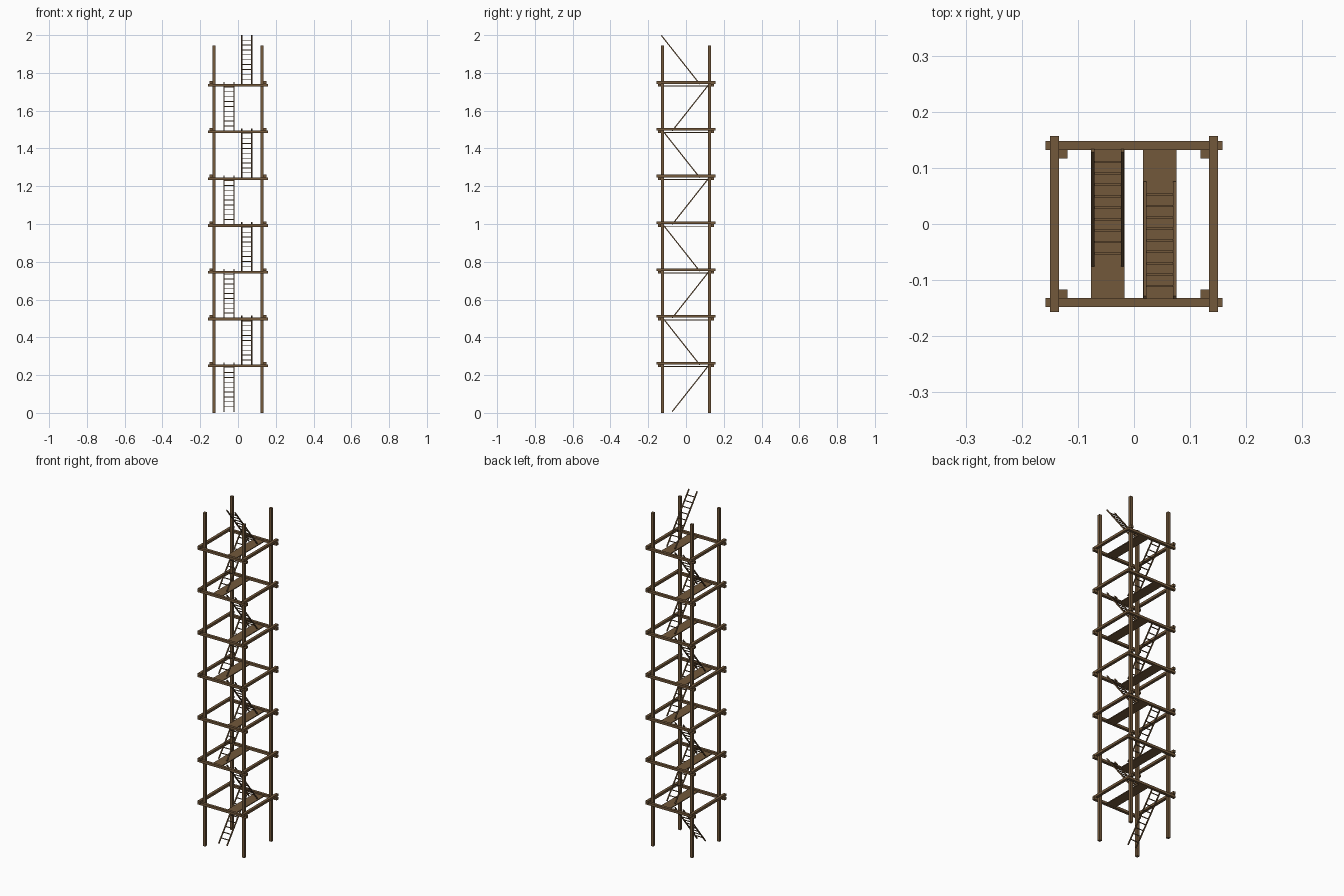
import bpy
from mathutils import Vector

cube = bpy.data.objects.get("Cube")
if cube:
    bpy.data.objects.remove(cube, do_unlink=True)

wood = bpy.data.materials.new("brown wood")
wood.use_nodes = True
colour = (0.171, 0.098, 0.044, 1)
wood.diffuse_color = colour
wood.node_tree.nodes["Principled BSDF"].inputs["Base Color"].default_value = colour


def beam(name, start, end, width, depth):
    """Square-ended timber from start to end; width lies along x for sloping parts."""
    a, b = Vector(start), Vector(end)
    along = (b - a).normalized()
    side = Vector((0, 1, 0)) if abs(along.x) > 0.9 else Vector((1, 0, 0))
    up = along.cross(side)
    s, u = side * width / 2, up * depth / 2
    ring = [-s - u, s - u, s + u, -s + u]
    verts = [a + r for r in ring] + [b + r for r in ring]
    faces = [(3, 2, 1, 0), (4, 5, 6, 7)]
    faces += [(i, (i + 1) % 4, (i + 1) % 4 + 4, i + 4) for i in range(4)]
    mesh = bpy.data.meshes.new(name)
    mesh.from_pydata(verts, [], faces)
    mesh.materials.append(wood)
    obj = bpy.data.objects.new(name, mesh)
    bpy.context.collection.objects.link(obj)
    return obj


LEVELS = 7
STEP = 0.2477
FIRST = 0.249
TIMBER = 0.016

# Corner posts
for x in (-0.1265, 0.1265):
    for y in (-0.1245, 0.1245):
        beam("corner_post", (x, y, 0), (x, y, 1.945), TIMBER, TIMBER)

# Each level: front and back rails, side rails resting on them, one plank
for k in range(LEVELS):
    z = FIRST + STEP * k
    for s in (-1, 1):
        beam("cross_rail", (-0.158, s * 0.1395, z), (0.158, s * 0.1395, z), TIMBER, 0.014)
        beam("side_rail", (s * 0.142, -0.157, z + 0.014), (s * 0.142, 0.157, z + 0.014), TIMBER, 0.014)
    px = 0.046 if k % 2 == 0 else -0.047
    beam("walk_plank", (px, -0.133, z - 0.004), (px, 0.133, z - 0.004), 0.06, 0.005)

# Ladders alternate side and direction from level to level
for k in range(LEVELS + 1):
    x, d = (-0.047, 1) if k % 2 == 0 else (0.046, -1)
    z = 0.007 + STEP * k
    low, high = Vector((x, -0.073 * d, z)), Vector((x, 0.131 * d, z + 0.258))
    for s in (-0.0265, 0.0265):
        off = Vector((s, 0, 0))
        beam("ladder_stringer", low + off, high + off, 0.006, 0.006)
    for i in range(1, 10):
        mid = low.lerp(high, i / 10)
        half = Vector((0.025, 0, 0))
        beam("ladder_rung", mid - half, mid + half, 0.004, 0.004)
